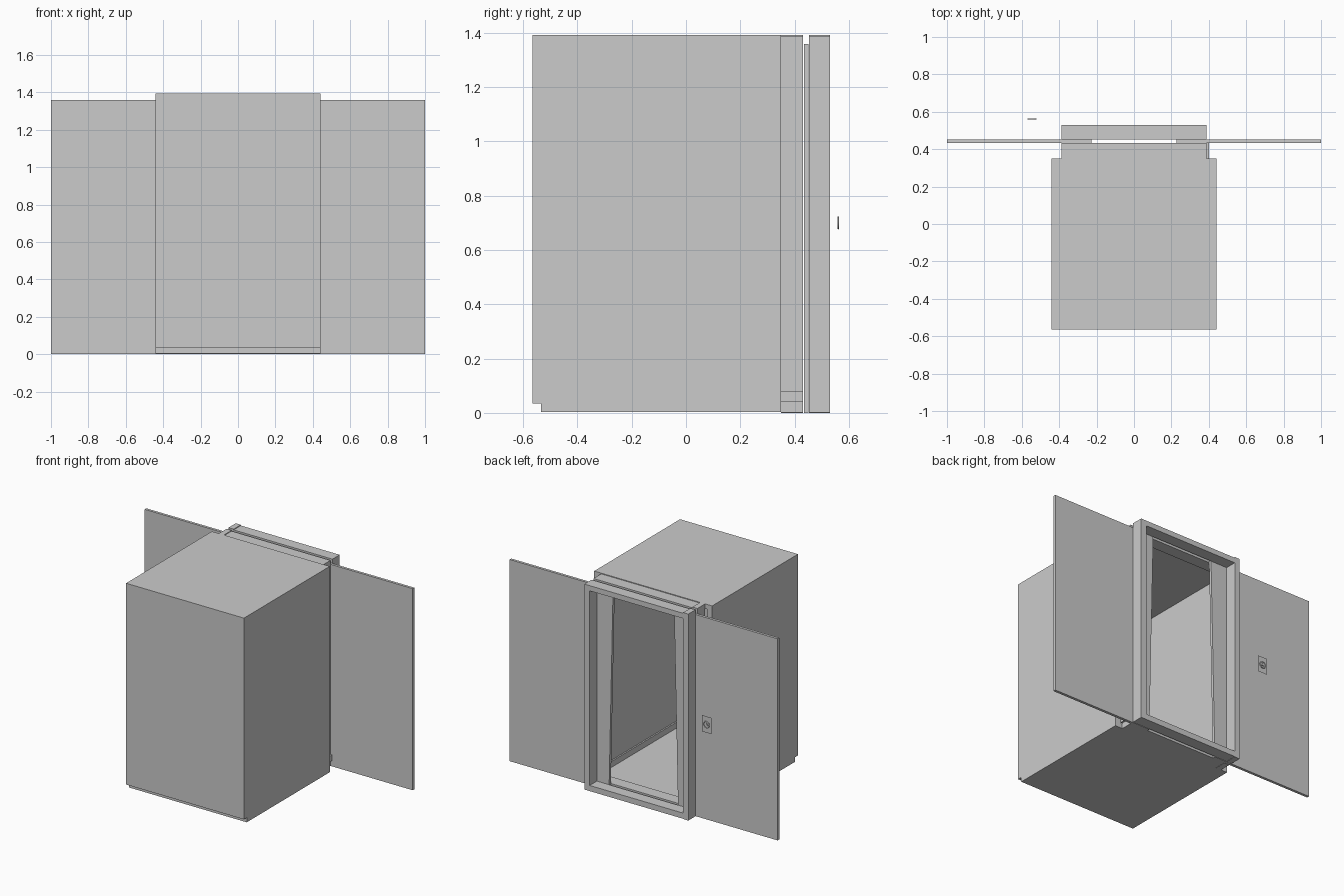
import bpy, bmesh, math
from mathutils import Vector

if "Cube" in bpy.data.objects:
    bpy.data.objects.remove(bpy.data.objects["Cube"])


def prism(name, pts, y0, y1):
    """Extrude an XZ outline along Y."""
    bm = bmesh.new()
    face = bm.faces.new([bm.verts.new((x, y0, z)) for x, z in pts])
    if y1 > y0:
        ext = bmesh.ops.extrude_face_region(bm, geom=[face])
        moved = [g for g in ext["geom"] if isinstance(g, bmesh.types.BMVert)]
        bmesh.ops.translate(bm, verts=moved, vec=Vector((0, y1 - y0, 0)))
    bmesh.ops.recalc_face_normals(bm, faces=bm.faces)
    mesh = bpy.data.meshes.new(name)
    bm.to_mesh(mesh)
    bm.free()
    ob = bpy.data.objects.new(name, mesh)
    bpy.context.collection.objects.link(ob)
    return ob


def box(name, x0, x1, y0, y1, z0, z1):
    return prism(name, [(x0, z0), (x1, z0), (x1, z1), (x0, z1)], y0, y1)


# Cabin shell, open towards +y
box("cabin_floor", -0.44, 0.44, -0.535, 0.35, 0.004, 0.035)
box("cabin_front_wall", -0.44, 0.44, -0.565, -0.53, 0.035, 1.36)
box("cabin_roof", -0.44, 0.44, -0.565, 0.35, 1.36, 1.393)
for side, s in (("left", -1), ("right", 1)):
    a, b = sorted((s * 0.405, s * 0.44))
    box(side + "_cabin_wall", a, b, -0.53, 0.35, 0.035, 1.36)
    a, b = sorted((s * 0.395, s * 0.405))
    box(side + "_skirting", a, b, -0.53, 0.35, 0.035, 0.075)

# Two door frames with the sliding slot between them
for label, y0, y1 in (("inner", 0.35, 0.432), ("outer", 0.453, 0.53)):
    box(label + "_frame_head", -0.35, 0.388, y0, y1, 1.353, 1.388)
    box(label + "_frame_sill", -0.35, 0.388, y0, y1, 0.002, 0.04)
    box(label + "_frame_left_post", -0.388, -0.35, y0, y1, 0.0, 1.393)
    box(label + "_frame_right_post", 0.348, 0.388, y0, y1, 0.04, 1.353)
box("frame_stub", 0.388, 0.40, 0.35, 0.432, 0.04, 0.08)

# Sliding doors, slid open, with slightly slanted inner edges
for side, s in (("left", -1), ("right", 1)):
    prism(side + "_door",
          [(s, 0.0), (s * 0.258, 0.0), (s * 0.228, 1.36), (s, 1.36)],
          0.434, 0.452)

# Call button plate, ring and arrow
cx, cz = -0.545, 0.70
box("button_plate", cx - 0.036, cx + 0.036, 0.558, 0.558, cz - 0.055, cz + 0.055)
bpy.ops.mesh.primitive_torus_add(major_radius=0.021, minor_radius=0.003,
                                 major_segments=24, minor_segments=8,
                                 location=(cx, 0.561, cz),
                                 rotation=(math.pi / 2, 0, 0))
bpy.context.object.name = "button_ring"
bpy.ops.object.shade_smooth_by_angle()
prism("button_arrow", [(cx + 0.012 * math.cos(a), cz + 0.012 * math.sin(a))
                       for a in (math.pi / 2 + i * math.tau / 3 for i in range(3))],
      0.558, 0.563)
